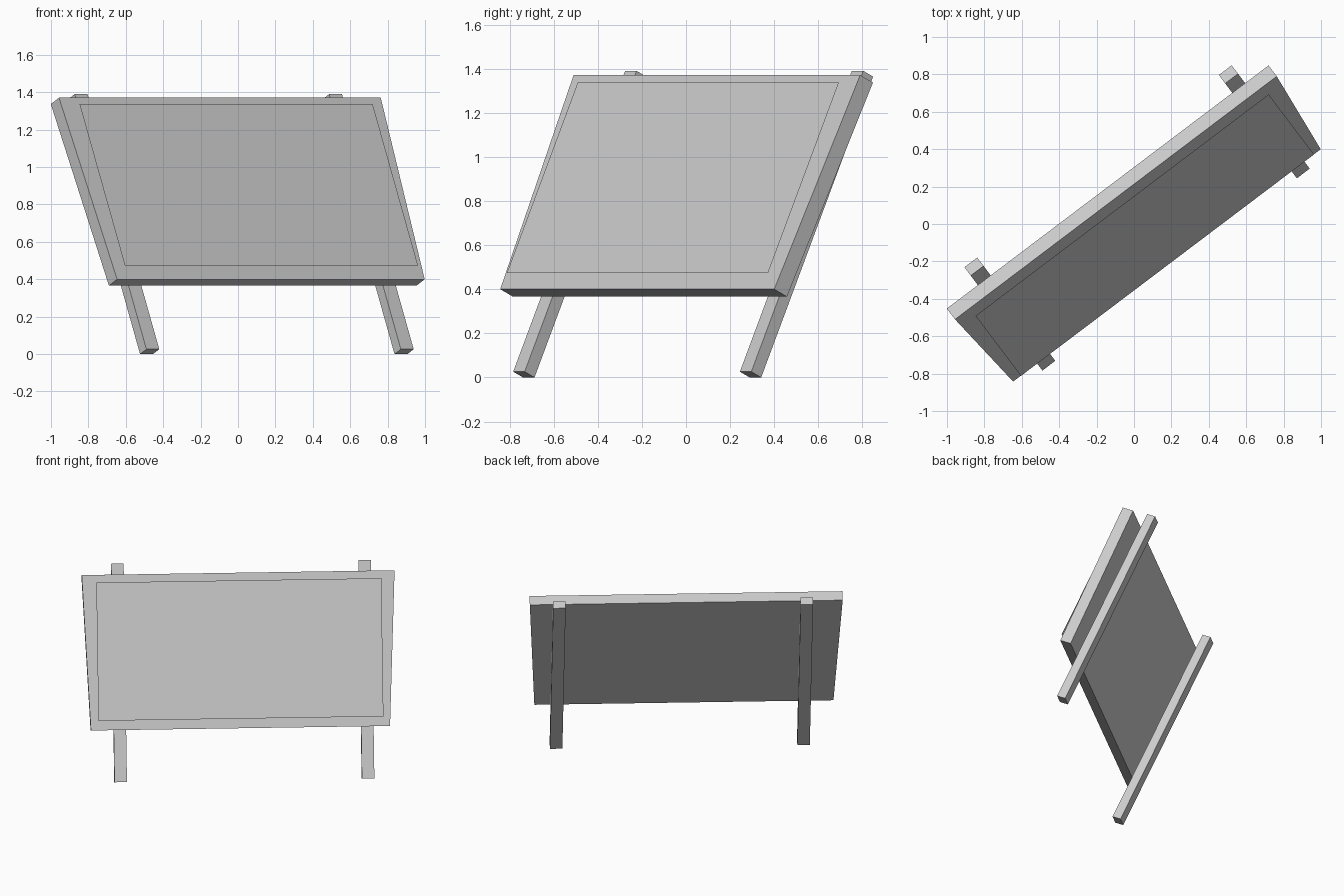
import bpy
import bmesh
from math import radians
from mathutils import Matrix

cube = bpy.data.objects.get("Cube")
if cube:
    bpy.data.objects.remove(cube, do_unlink=True)

grey = bpy.data.materials.new("plain_grey")
grey.use_nodes = True
grey.diffuse_color = (0.6, 0.6, 0.6, 1)
grey.node_tree.nodes["Principled BSDF"].inputs["Base Color"].default_value = (0.6, 0.6, 0.6, 1)

# The sign is built upright facing -y, then turned and leaned back about the origin
POSE = Matrix.Rotation(radians(37.07), 4, 'Z') @ Matrix.Rotation(radians(-25), 4, 'X')


def finish(name, bm):
    mesh = bpy.data.meshes.new(name)
    bm.normal_update()
    bm.to_mesh(mesh)
    bm.free()
    mesh.materials.append(grey)
    obj = bpy.data.objects.new(name, mesh)
    obj.matrix_world = POSE
    bpy.context.collection.objects.link(obj)


def box(name, x, y, z, taper=1.0):
    """Box between x, y and z limits; taper narrows its lower edge."""
    bm = bmesh.new()
    bmesh.ops.create_cube(bm, size=1)
    for v in bm.verts:
        width = (x[1] - x[0]) * (taper if v.co.z < 0 else 1)
        v.co = (sum(x) / 2 + v.co.x * width,
                y[0] if v.co.y < 0 else y[1],
                z[0] if v.co.z < 0 else z[1])
    finish(name, bm)


# Board, a little wider at the top
box("board", (-1.071, 1.085), (-0.425, -0.345), (0.243, 1.314), taper=0.956)

# Sign face, a thin sheet standing just clear of the board
bm = bmesh.new()
corners = [(-0.972, 0.309), (0.992, 0.309), (0.992, 1.261), (-0.972, 1.261)]
bm.faces.new([bm.verts.new((x, -0.457, z)) for x, z in corners])
finish("sign_face", bm)

# Two posts behind the board
for name, x in (("right_post", -0.82), ("left_post", 0.885)):
    box(name, (x - 0.043, x + 0.043), (-0.31, -0.248), (-0.116, 1.389))
